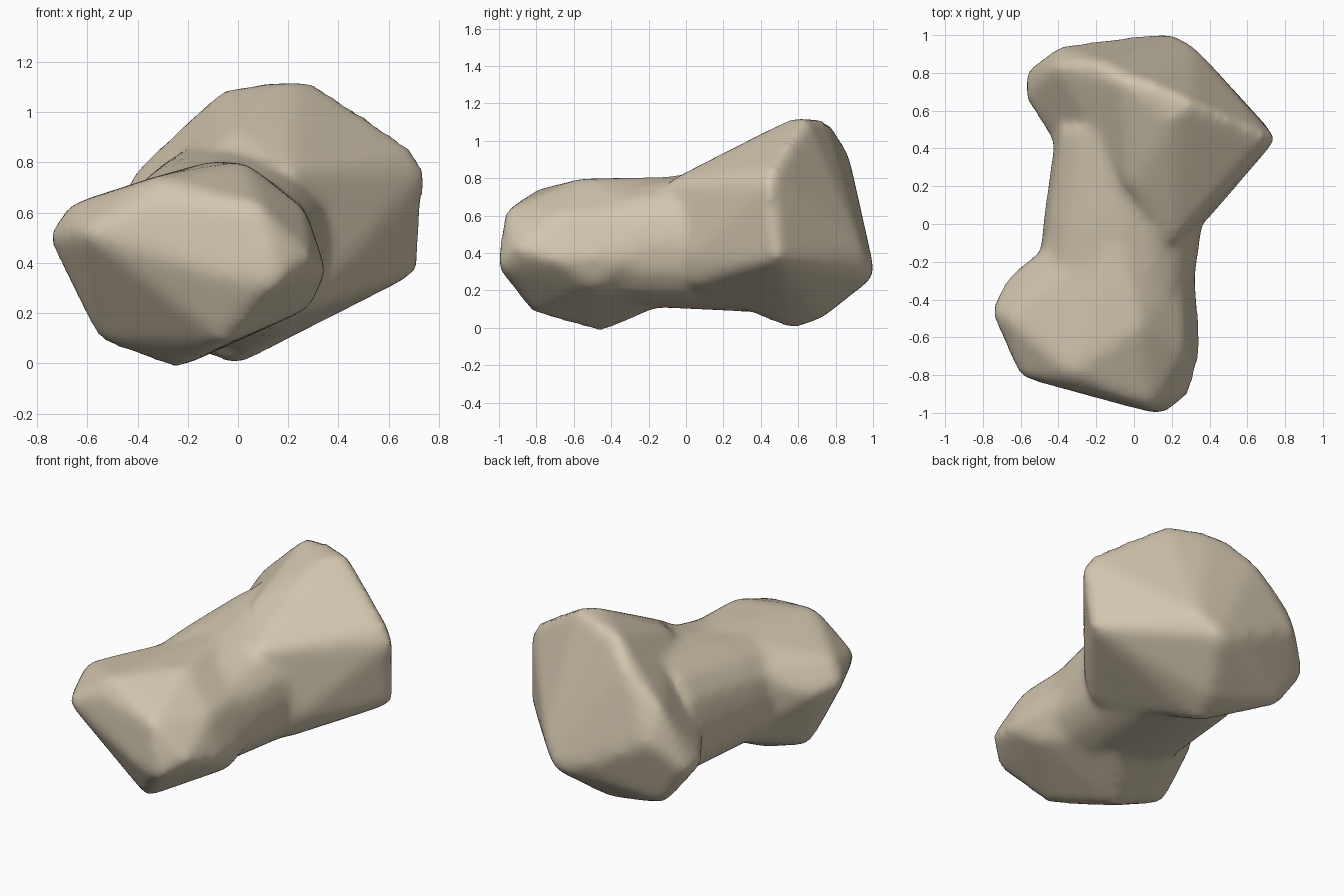
import bpy
import bmesh
import math

default_cube = bpy.data.objects.get("Cube")
if default_cube:
    bpy.data.objects.remove(default_cube, do_unlink=True)

# Material: pale bone
bone_colour = (0.64, 0.56, 0.42, 1.0)
bone_material = bpy.data.materials.new("pale_bone")
bone_material.use_nodes = True
bone_material.diffuse_color = bone_colour
shader = bone_material.node_tree.nodes["Principled BSDF"]
shader.inputs["Base Color"].default_value = bone_colour
shader.inputs["Roughness"].default_value = 0.8


def make_hull(name, points):
    """Wrap a closed convex surface around a few landmark points."""
    mesh = bpy.data.meshes.new(name)
    bm = bmesh.new()
    for point in points:
        bm.verts.new(point)
    result = bmesh.ops.convex_hull(bm, input=bm.verts)
    unused = [v for v in result["geom_interior"] if isinstance(v, bmesh.types.BMVert)]
    bmesh.ops.delete(bm, geom=unused, context="VERTS")
    bmesh.ops.recalc_face_normals(bm, faces=bm.faces)
    bm.to_mesh(mesh)
    bm.free()
    mesh.materials.append(bone_material)
    part = bpy.data.objects.new(name, mesh)
    bpy.context.collection.objects.link(part)
    return part


def rounded(value):
    """Square off an oval slightly."""
    return math.copysign(abs(value) ** 0.85, value)


def section(y, left, right, bottom, top, sides=16):
    """Squarish oval cross-section of the shaft between the given limits."""
    cx, cz = (left + right) / 2, (bottom + top) / 2
    rx, rz = (right - left) / 2, (top - bottom) / 2
    angles = [2 * math.pi * i / sides for i in range(sides)]
    return [(cx + rx * rounded(math.cos(a)), y, cz + rz * rounded(math.sin(a)))
            for a in angles]


# Front knob: blunt end, wide on its right side
front_face = [(-.6, -.8, .52), (-.05, -.82, .09), (.15, -1, .32), (-.05, -.95, .35),
              (.08, -.96, .62), (.28, -.9, .42), (-.33, -.79, .73), (-.35, -.85, .64)]
front_girth = [(-.75, -.46, .51), (-.67, -.5, .62), (-.67, -.3, .48), (-.55, -.42, .1),
               (-.25, -.46, -.01), (.28, -.5, .23), (.34, -.68, .36), (.26, -.66, .6),
               (.02, -.55, .79)]
front_neck = [(-.51, -.19, .42), (.31, -.2, .4), (.25, -.2, .62), (0, -.14, .13),
              (-.08, -.05, .8), (-.36, -.05, .65), (-.3, -.05, .2)]
front_knob = make_hull("front_knob", front_face + front_girth + front_neck)

# Shaft joining the two ends
shaft = make_hull("shaft", section(-.35, -.5, .3, .13, .75)
                  + section(0, -.47, .35, .13, .81)
                  + section(.5, -.4, .4, .09, .88))

# Rear knob: broad slanted end flaring out of the shaft
rear_neck = [(.38, .03, .36), (.31, .02, .23), (.2, -.1, .77), (-.02, .2, .9),
             (-.41, .42, .45)]
rear_rim = [(.74, .45, .77), (.69, .47, .85), (.71, .49, .37), (.3, .64, 1.11),
            (.2, .55, 1.1), (.08, .74, 1.1), (-.06, .76, 1.08), (-.41, .84, .75),
            (-.57, .67, .4), (-.56, .81, .4), (-.4, .78, .15), (-.02, .56, 0)]
rear_face = [(-.18, .85, .95), (-.39, .93, .57), (.05, .72, .06), (.2, 1, .28),
             (.3, .94, .4), (0, .98, .35)]
rear_knob = make_hull("rear_knob", rear_neck + rear_rim + rear_face)

# Fuse the three parts into one skin
bpy.ops.object.select_all(action="DESELECT")
for part in (front_knob, rear_knob, shaft):
    part.select_set(True)
bpy.context.view_layer.objects.active = shaft
bpy.ops.object.join()
bone = bpy.context.view_layer.objects.active
bone.name = "bone"

fuse = bone.modifiers.new("fuse", "REMESH")
fuse.mode = "VOXEL"
fuse.voxel_size = 0.025
soften = bone.modifiers.new("soften", "SMOOTH")
soften.factor = 0.5
soften.iterations = 18
swell = bone.modifiers.new("swell", "DISPLACE")
swell.mid_level = 0
swell.strength = 0.014
for modifier in (fuse, soften, swell):
    bpy.ops.object.modifier_apply(modifier=modifier.name)
bpy.ops.object.shade_smooth()
